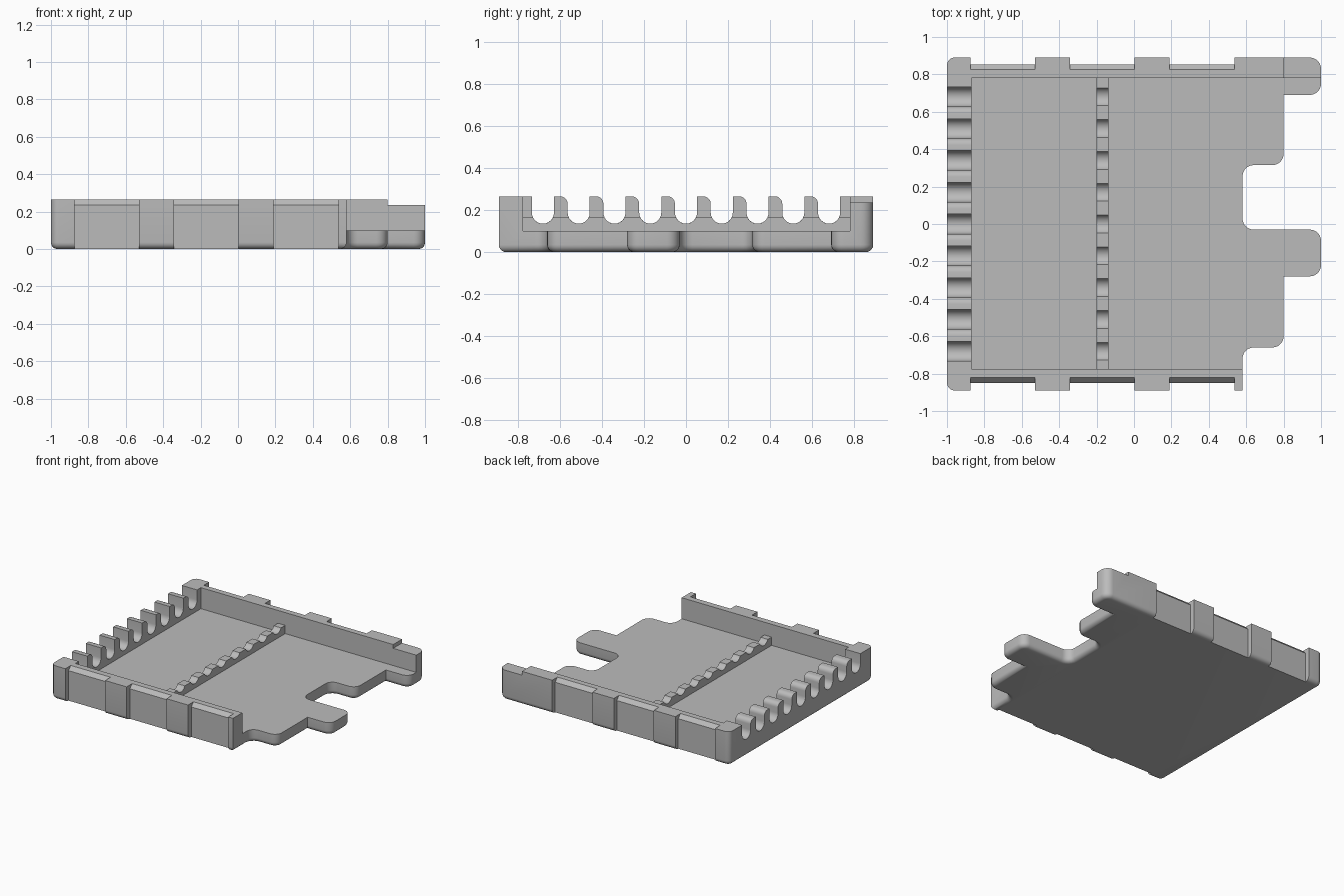
import bpy, bmesh, math
from mathutils import Vector

cube = bpy.data.objects.get("Cube")
if cube:
    bpy.data.objects.remove(cube, do_unlink=True)

grey = bpy.data.materials.new("plain grey")
grey.use_nodes = True
grey.diffuse_color = (0.5, 0.5, 0.5, 1)
grey.node_tree.nodes["Principled BSDF"].inputs["Base Color"].default_value = (0.5, 0.5, 0.5, 1)

FLOOR, TOP = 0.1, 0.265
FRONT, BACK = -0.775, 0.78


def prism(name, outline, axis, a, b, bottom_round=0):
    """Extrude a 2D outline along x (outline is y, z) or z (outline is x, y)."""
    place = (lambda p, t: (t, p[0], p[1])) if axis == "x" else (lambda p, t: (p[0], p[1], t))
    bm = bmesh.new()
    low = [bm.verts.new(place(p, a)) for p in outline]
    high = [bm.verts.new(place(p, b)) for p in outline]
    base = bm.faces.new(low)
    bm.faces.new(high)
    n = len(outline)
    for i in range(n):
        j = (i + 1) % n
        bm.faces.new((low[i], low[j], high[j], high[i]))
    bmesh.ops.recalc_face_normals(bm, faces=bm.faces)
    if bottom_round:
        bmesh.ops.bevel(bm, geom=list(base.edges), offset=bottom_round, segments=5,
                        profile=0.5, affect="EDGES", clamp_overlap=False)
    mesh = bpy.data.meshes.new(name)
    bm.to_mesh(mesh)
    bm.free()
    mesh.materials.append(grey)
    obj = bpy.data.objects.new(name, mesh)
    bpy.context.collection.objects.link(obj)
    return obj


def box(name, x0, x1, y0, y1, z0, z1):
    return prism(name, [(x0, y0), (x1, y0), (x1, y1), (x0, y1)], "z", z0, z1)


def rounded(corners, steps=6):
    """Replace each (x, y, radius) corner by an arc."""
    pts = []
    for i, (x, y, r) in enumerate(corners):
        c = Vector((x, y))
        if not r:
            pts.append(c)
            continue
        u = (Vector(corners[i - 1][:2]) - c).normalized()
        v = (Vector(corners[(i + 1) % len(corners)][:2]) - c).normalized()
        for k in range(steps + 1):
            t = k / steps * math.pi / 2
            pts.append(c + u * r * (1 - math.sin(t)) + v * r * (1 - math.cos(t)))
    return pts


def select_only(obj):
    bpy.ops.object.select_all(action="DESELECT")
    obj.select_set(True)
    bpy.context.view_layer.objects.active = obj


def cut(obj, cutter):
    mod = obj.modifiers.new("cut", "BOOLEAN")
    mod.operation = "DIFFERENCE"
    mod.solver = "EXACT"
    mod.object = cutter
    select_only(obj)
    bpy.ops.object.modifier_apply(modifier=mod.name)
    bpy.data.objects.remove(cutter, do_unlink=True)


def comb(name, x0, x1, top):
    """Bar with nine U-shaped slots; tall teeth are rounded on one top corner."""
    r, zc, pitch = 0.0525, 0.1875, 0.17
    tall = top > zc
    start = 0 if tall else math.asin((zc - top) / r)
    pts = [(FRONT, FLOOR), (FRONT, top)]
    for i in range(-4, 5):
        y = i * pitch
        if tall:
            if i > -4:
                # Rounded tooth corner leading into the slot
                f = 0.035
                for k in range(6):
                    t = k / 5 * math.pi / 2
                    pts.append((y - r - f + f * math.sin(t), top - f + f * math.cos(t)))
            else:
                pts.append((y - r, top))
        for k in range(13):
            t = math.pi + start + (math.pi - 2 * start) * k / 12
            pts.append((y + r * math.cos(t), zc + r * math.sin(t)))
        if tall:
            pts.append((y + r, top))
    pts += [(BACK, top), (BACK, FLOOR)]
    return prism(name, pts, "x", x0, x1)


# Tray body: stepped outline with a rounded lower edge
R = 0.06
outline = rounded([
    (-1, -0.89, 0.042), (0.58, -0.89, 0), (0.58, -0.66, R), (0.8, -0.66, R),
    (0.8, -0.28, 0), (1, -0.28, R), (1, -0.03, R), (0.58, -0.03, R),
    (0.58, 0.315, R), (0.8, 0.315, R), (0.8, 0.69, 0), (1, 0.69, R),
    (1, 0.89, R), (-1, 0.89, 0.042)])
tray = prism("tray_body", outline, "z", 0, TOP, bottom_round=0.035)

# Hollow between the long walls, and the lowered end of the back wall
cut(tray, box("hollow_cutter", -1.2, 1.2, FRONT, BACK, FLOOR, 0.4))
cut(tray, box("step_cutter", 0.8, 1.2, 0.7, 1, 0.235, 0.4))

# Recessed panels with sloped tops on both long walls
for side, face in ((-1, 0.85), (1, 0.853)):
    profile = [(side * y, z) for y, z in (
        (face - 0.056, 0.295), (face, 0.235), (face, -0.1), (1, -0.1), (1, 0.295))]
    for x0, x1 in ((-0.875, -0.53), (-0.343, 0.003), (0.19, 0.538)):
        cut(tray, prism("panel_cutter", profile, "x", x0, x1))

# Slotted end wall and low slotted rib across the floor
end_wall = comb("slotted_end_wall", -1, -0.868, TOP)
rib = comb("slotted_rib", -0.2, -0.137, 0.165)

for obj in (tray, end_wall, rib):
    select_only(obj)
    bpy.ops.object.shade_smooth_by_angle(angle=math.radians(30))
